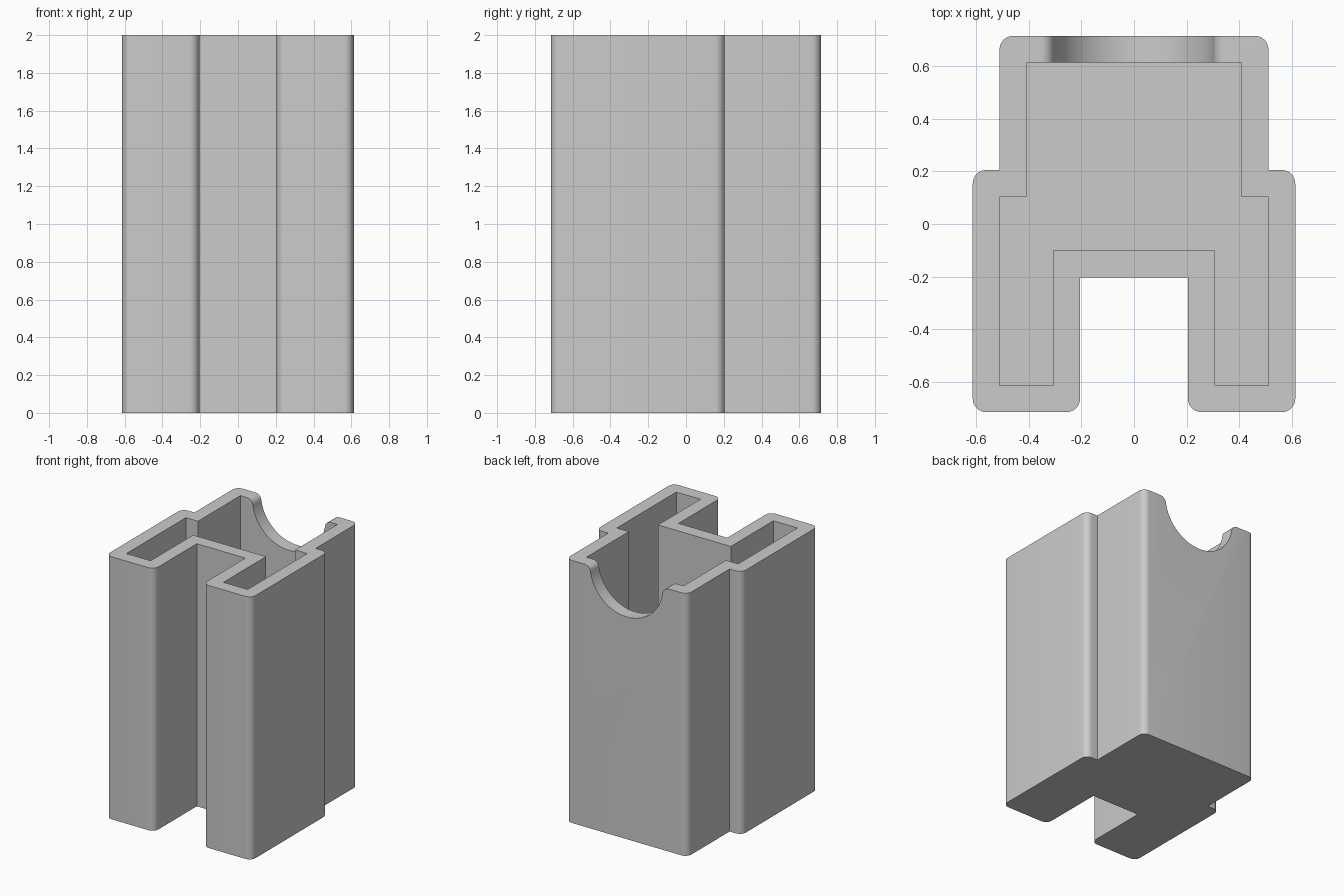
import bpy
import bmesh
import math
from mathutils import Vector

if "Cube" in bpy.data.objects:
    bpy.data.objects.remove(bpy.data.objects["Cube"], do_unlink=True)

WALL = 0.102      # wall and floor thickness
FILLET = 0.051    # radius on outer corners and notch lips
NOTCH_R = 0.307
HEIGHT = 2.0

grey = bpy.data.materials.new("plain grey")
grey.use_nodes = True
grey.diffuse_color = (0.6, 0.6, 0.6, 1)
grey.node_tree.nodes["Principled BSDF"].inputs["Base Color"].default_value = (0.6, 0.6, 0.6, 1)


def mirrored(half):
    """Close a right-hand half profile across x = 0."""
    return half + [(-x, y) for x, y in reversed(half)]


def rounded(points, radius, steps=8):
    """Round the convex right-angle corners of a counter-clockwise outline."""
    result = []
    for i, p in enumerate(points):
        p = Vector(p)
        a = (p - Vector(points[i - 1])).normalized()
        b = (Vector(points[(i + 1) % len(points)]) - p).normalized()
        if a.cross(b) < 0.5:
            result.append(p)
            continue
        centre = p - a * radius + b * radius
        for k in range(steps + 1):
            t = math.pi / 2 * k / steps
            result.append(centre - b * radius * math.cos(t) + a * radius * math.sin(t))
    return result


def prism(name, points, offset):
    """Extrude a closed loop of 3D points into a solid."""
    bm = bmesh.new()
    face = bm.faces.new([bm.verts.new(p) for p in points])
    ext = bmesh.ops.extrude_face_region(bm, geom=[face])["geom"]
    bmesh.ops.translate(bm, vec=offset, verts=[v for v in ext if isinstance(v, bmesh.types.BMVert)])
    bmesh.ops.recalc_face_normals(bm, faces=bm.faces)
    mesh = bpy.data.meshes.new(name)
    bm.to_mesh(mesh)
    bm.free()
    mesh.materials.append(grey)
    obj = bpy.data.objects.new(name, mesh)
    bpy.context.collection.objects.link(obj)
    return obj


def cut(obj, cutter):
    cutter.hide_render = True
    mod = obj.modifiers.new("cut", "BOOLEAN")
    mod.operation = "DIFFERENCE"
    mod.solver = "EXACT"
    mod.object = cutter
    bpy.context.view_layer.objects.active = obj
    bpy.ops.object.modifier_apply(modifier=mod.name)
    bpy.data.objects.remove(cutter, do_unlink=True)


# Outer body: two front legs, stepped sides, flat back
outer = mirrored([(0.205, -0.203), (0.205, -0.715), (0.613, -0.715),
                  (0.613, 0.205), (0.511, 0.205), (0.511, 0.715)])
body = prism("hollow_body", [(p[0], p[1], 0) for p in rounded(outer, FILLET)], (0, 0, HEIGHT))

# Open-topped cavity following the same outline
inner = mirrored([(0.307, -0.101), (0.307, -0.613), (0.511, -0.613),
                  (0.511, 0.103), (0.409, 0.103), (0.409, 0.613)])
cut(body, prism("cavity_cutter", [(x, y, WALL) for x, y in inner], (0, 0, HEIGHT)))

# Half-round notch in the back wall with rounded lips
reach = NOTCH_R + FILLET
lip_x = math.sqrt(reach ** 2 - FILLET ** 2)
tilt = math.asin(FILLET / reach)
half = [(lip_x, HEIGHT + 0.1)]
for k in range(9):
    t = math.pi / 2 + (math.pi / 2 - tilt) * k / 8
    half.append((lip_x + FILLET * math.cos(t), HEIGHT - FILLET + FILLET * math.sin(t)))
for k in range(1, 20):
    t = -tilt - (math.pi / 2 - tilt) * k / 20
    half.append((NOTCH_R * math.cos(t), HEIGHT + NOTCH_R * math.sin(t)))
notch = mirrored(half)
cut(body, prism("notch_cutter", [(x, 0.5, z) for x, z in notch], (0, 0.4, 0)))

# Smooth the fillets, keep edges sharp
bpy.ops.object.select_all(action="DESELECT")
body.select_set(True)
bpy.context.view_layer.objects.active = body
bpy.ops.object.shade_smooth_by_angle(angle=math.radians(30))
